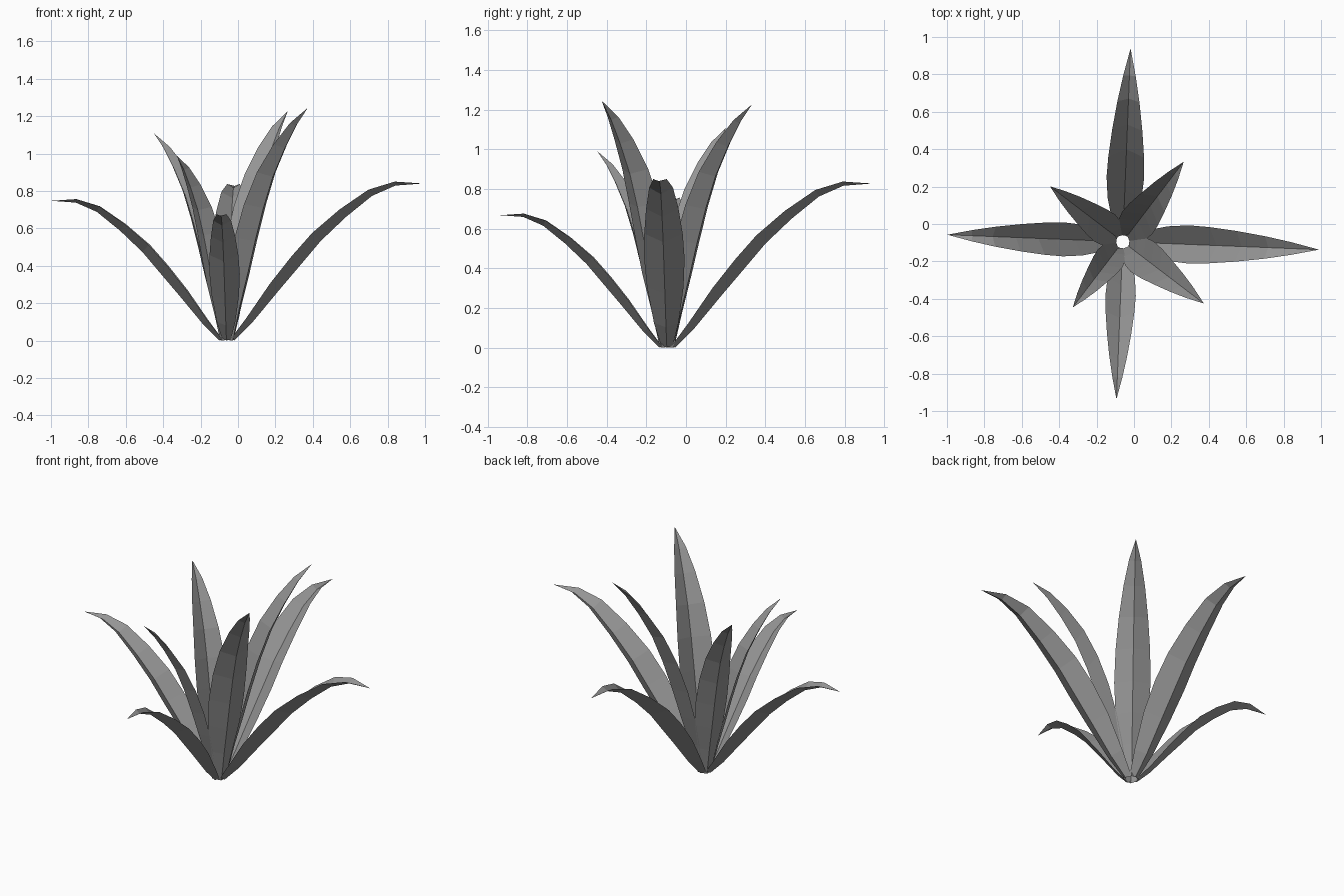
import bpy, bmesh, math
from mathutils import Vector, Matrix

cube = bpy.data.objects.get("Cube")
if cube:
    bpy.data.objects.remove(cube)

# Single flat leaf colour
grey = bpy.data.materials.new("leaf_grey")
grey.use_nodes = True
colour = (0.3, 0.3, 0.3, 1)
grey.diffuse_color = colour
grey.node_tree.nodes["Principled BSDF"].inputs["Base Color"].default_value = colour

CENTRE = Vector((-0.06, -0.095, 0))
BASE_RADIUS = 0.04
FOLD = 0.62  # depth of the V fold relative to half width

# Half width from the blunt base to the pointed tip
WIDTHS = [0.03, 0.062, 0.092, 0.102, 0.097, 0.082, 0.06, 0.034, 0]

# Leaf rims: distance outward and height
OUTER_RIM = [(-0.015, 0.012), (0.07, 0.125), (0.195, 0.305), (0.31, 0.45), (0.42, 0.575),
             (0.565, 0.7), (0.72, 0.807), (0.86, 0.85), (1.01, 0.84)]
INNER_RIM = [(-0.018, 0.004), (0.01, 0.19), (0.045, 0.37), (0.09, 0.55), (0.15, 0.73),
             (0.225, 0.9), (0.32, 1.05), (0.41, 1.163), (0.505, 1.245)]


def make_leaf(name, rim_points, angle, scale):
    """Arching leaf with a V-shaped section and a pointed tip."""
    bm = bmesh.new()
    points = [Vector((r, 0, z)) for r, z in rim_points]
    rows = []
    for i, (rim, w) in enumerate(zip(points, WIDTHS)):
        along = (points[min(i + 1, len(points) - 1)] - points[max(i - 1, 0)]).normalized()
        normal = Vector((-along.z, 0, along.x))
        keel = bm.verts.new(rim - normal * FOLD * w)
        if w:
            side = Vector((0, w, 0))
            rows.append((bm.verts.new(rim - side), keel, bm.verts.new(rim + side)))
        else:
            rows.append((keel, keel, keel))
    for low, high in zip(rows, rows[1:]):
        for k in (0, 1):
            ring = (low[k], high[k], high[k + 1], low[k + 1])
            bm.faces.new(list(dict.fromkeys(ring)))
    # Size, move out from the middle, then turn into place
    bm.transform(Matrix.Translation(CENTRE)
                 @ Matrix.Rotation(math.radians(angle), 4, 'Z')
                 @ Matrix.Translation((BASE_RADIUS, 0, 0))
                 @ Matrix.Scale(scale, 4))
    mesh = bpy.data.meshes.new(name)
    bm.to_mesh(mesh)
    bm.free()
    mesh.materials.append(grey)
    obj = bpy.data.objects.new(name, mesh)
    bpy.context.collection.objects.link(obj)


# Four low outer leaves and four upright inner leaves, shrinking around the plant
for k, size in enumerate([1, 0.985, 0.89, 0.795]):
    make_leaf(f"outer_leaf_{k + 1}", OUTER_RIM, -2.3 + 90 * k, size)
    make_leaf(f"inner_leaf_{k + 1}", INNER_RIM, -37.3 + 90 * k, size)
